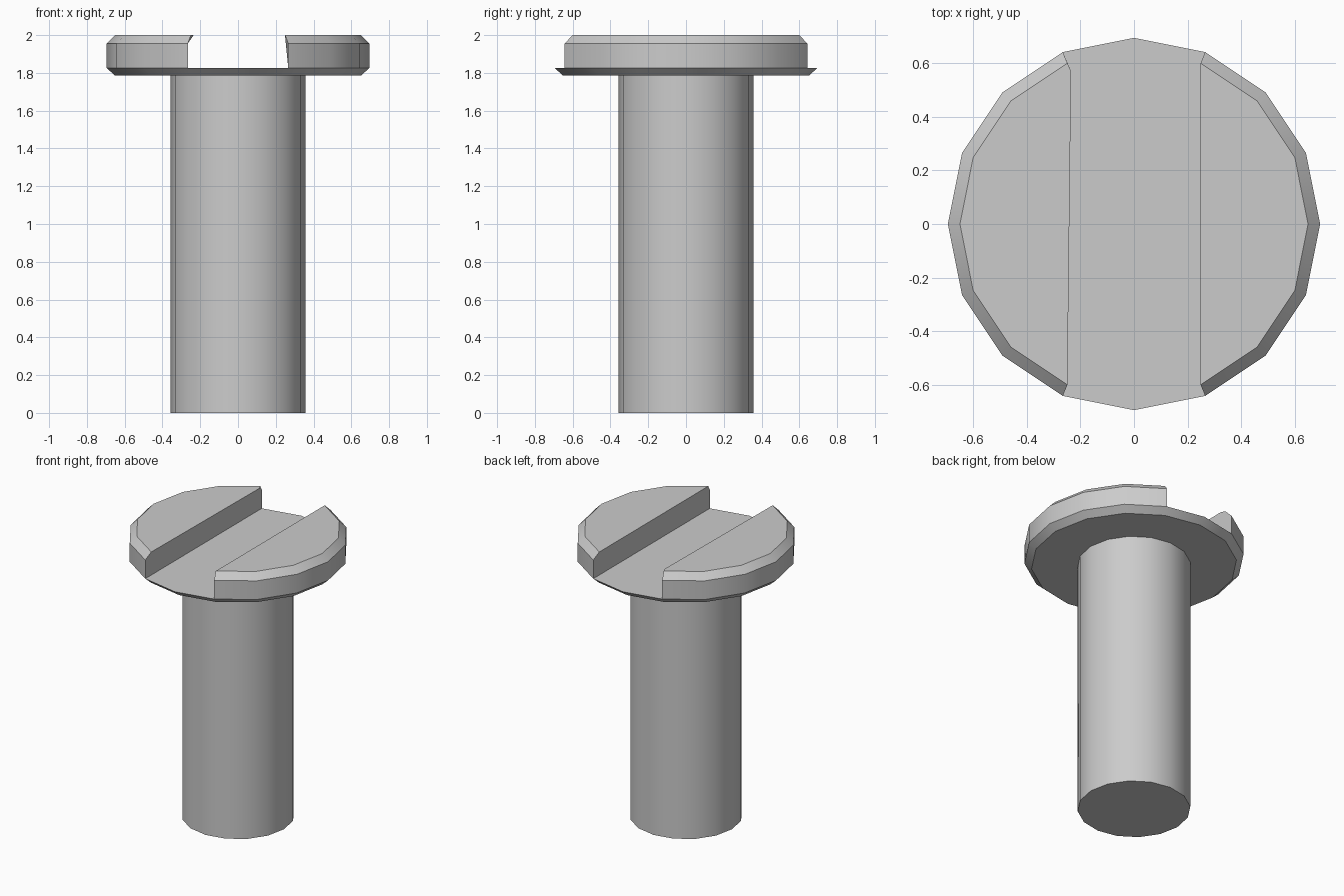
import bpy, bmesh
from math import cos, sin, radians

if "Cube" in bpy.data.objects:
    bpy.data.objects.remove(bpy.data.objects["Cube"])

SIDES = 16
STEP = 360 / SIDES
RIM, BEVEL = 0.695, 0.65


def ring(bm, radius, z, angles):
    return [bm.verts.new((radius * cos(radians(a)), radius * sin(radians(a)), z)) for a in angles]


def bridge(bm, low, high, closed):
    n = len(low)
    for i in range(n if closed else n - 1):
        j = (i + 1) % n
        bm.faces.new((low[i], low[j], high[j], high[i]))


def finish(bm, name):
    bmesh.ops.recalc_face_normals(bm, faces=bm.faces[:])
    mesh = bpy.data.meshes.new(name)
    bm.to_mesh(mesh)
    bm.free()
    obj = bpy.data.objects.new(name, mesh)
    bpy.context.collection.objects.link(obj)
    bpy.ops.object.select_all(action='DESELECT')
    obj.select_set(True)
    bpy.context.view_layer.objects.active = obj
    bpy.ops.object.shade_smooth_by_angle(angle=radians(30))
    return obj


def capped_lathe(name, profile):
    bm = bmesh.new()
    rings = [ring(bm, r, z, [i * STEP for i in range(SIDES)]) for r, z in profile]
    for low, high in zip(rings, rings[1:]):
        bridge(bm, low, high, True)
    bm.faces.new(rings[0])
    bm.faces.new(rings[-1])
    return finish(bm, name)


def head_cheek(name, centre, nick=None):
    # Raised half of the head beside the slot, with a bevelled top rim
    bm = bmesh.new()
    angles = [centre + i * STEP for i in range(-3, 4)]
    low, mid, top = [ring(bm, r, z, angles) for r, z in
                     ((RIM, 1.825), (RIM, 1.955), (BEVEL, 2.0))]
    bridge(bm, low, mid, False)
    bridge(bm, mid, top, False)
    extra = [bm.verts.new(nick)] if nick else []
    bm.faces.new(extra + top)
    bm.faces.new([low[0], mid[0], top[0]] + extra + [top[-1], mid[-1], low[-1]])
    bm.faces.new(low)
    return finish(bm, name)


# Shaft and the thin flange forming the slot floor
capped_lathe("shaft", [(0.357, 0), (0.357, 1.785)])
capped_lathe("head_flange", [(BEVEL, 1.785), (RIM, 1.825)])

# Two cheeks either side of the slot; the left one has a slightly bent inner edge
head_cheek("head_cheek_right", 0)
head_cheek("head_cheek_left", 180, nick=(-0.235, 0.57, 2.0))
